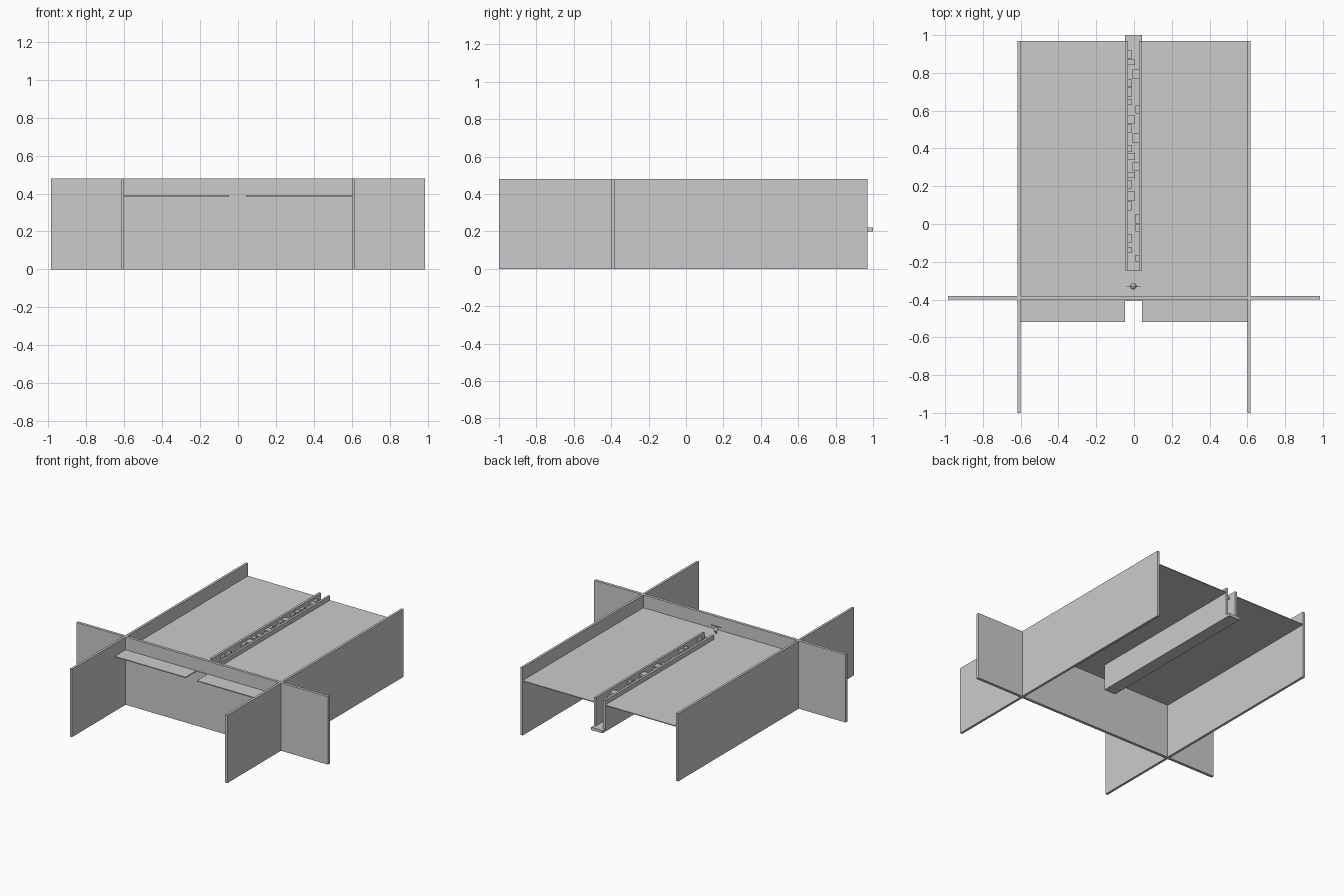
import bpy, bmesh, random
from mathutils import Vector, Matrix

if "Cube" in bpy.data.objects:
    bpy.data.objects.remove(bpy.data.objects["Cube"])

random.seed(4)
grey = bpy.data.materials.new("plain_grey")
grey.diffuse_color = (0.6, 0.6, 0.6, 1)
grey.use_nodes = True
grey.node_tree.nodes["Principled BSDF"].inputs["Base Color"].default_value = grey.diffuse_color


def finish(bm, name):
    bmesh.ops.recalc_face_normals(bm, faces=bm.faces)
    me = bpy.data.meshes.new(name)
    bm.to_mesh(me)
    bm.free()
    me.materials.append(grey)
    ob = bpy.data.objects.new(name, me)
    bpy.context.collection.objects.link(ob)
    return ob


def add_box(bm, x0, x1, y0, y1, z0, z1):
    mid = Vector(((x0 + x1) / 2, (y0 + y1) / 2, (z0 + z1) / 2))
    size = Vector((x1 - x0, y1 - y0, z1 - z0, 1))
    bmesh.ops.create_cube(bm, size=1, matrix=Matrix.Translation(mid) @ Matrix.Diagonal(size))


def box(name, *bounds):
    bm = bmesh.new()
    add_box(bm, *bounds)
    return finish(bm, name)


def prism(name, outline, direction):
    bm = bmesh.new()
    face = bm.faces.new([bm.verts.new(p) for p in outline])
    top = bmesh.ops.extrude_face_region(bm, geom=[face], use_keep_orig=True)["geom"]
    bmesh.ops.translate(bm, vec=direction, verts=[v for v in top if isinstance(v, bmesh.types.BMVert)])
    return finish(bm, name)


# Interlocking upright panels
for side, x0 in (("left", -0.617), ("right", 0.6)):
    box(side + "_side_panel", x0, x0 + 0.017, -1, 0.97, 0, 0.48)
box("cross_panel", -0.985, 0.985, -0.4, -0.38, 0, 0.48)

# Thin deck with a front notch and a long slot open to the back
L, R = -0.047, 0.042
deck = [(-0.6, -0.52), (L, -0.52), (L, -0.405), (R, -0.405), (R, -0.52), (0.6, -0.52),
        (0.6, 0.97), (R, 0.97), (R, -0.245), (L, -0.245), (L, 0.97), (-0.6, 0.97)]
prism("deck", [(x, y, 0.383) for x, y in deck], (0, 0, 0.006))

# Channel: base strip with two walls passing up through the deck
box("channel_base", L, R, -0.245, 1.0, 0.2, 0.22)
box("channel_left_wall", L, -0.031, -0.245, 0.97, 0.22, 0.42)
box("channel_right_wall", 0.027, R, -0.245, 0.97, 0.22, 0.42)

# Staggered teeth reaching in from each wall
bm = bmesh.new()
y = -0.2
while y < 0.9:
    length = random.uniform(0.03, 0.05)
    reach = random.choice((0.02, 0.036))
    if random.random() < 0.5:
        add_box(bm, -0.031, -0.031 + reach, y, y + length, 0.385, 0.4)
    else:
        add_box(bm, 0.027 - reach, 0.027, y, y + length, 0.385, 0.4)
    y += length + random.uniform(0.0, 0.025)
finish(bm, "channel_teeth")

# Small pin with a crossbar handle
bm = bmesh.new()
base = Vector((-0.003, -0.33, 0))
bmesh.ops.create_cone(bm, cap_ends=True, segments=12, radius1=0.006, radius2=0.006, depth=0.055,
                      matrix=Matrix.Translation(base + Vector((0, 0, 0.415))))
bmesh.ops.create_uvsphere(bm, u_segments=12, v_segments=8, radius=0.016,
                          matrix=Matrix.Translation(base + Vector((0, 0, 0.415))))
finish(bm, "pin")
box("pin_crossbar", -0.041, 0.035, -0.332, -0.328, 0.436, 0.442)
